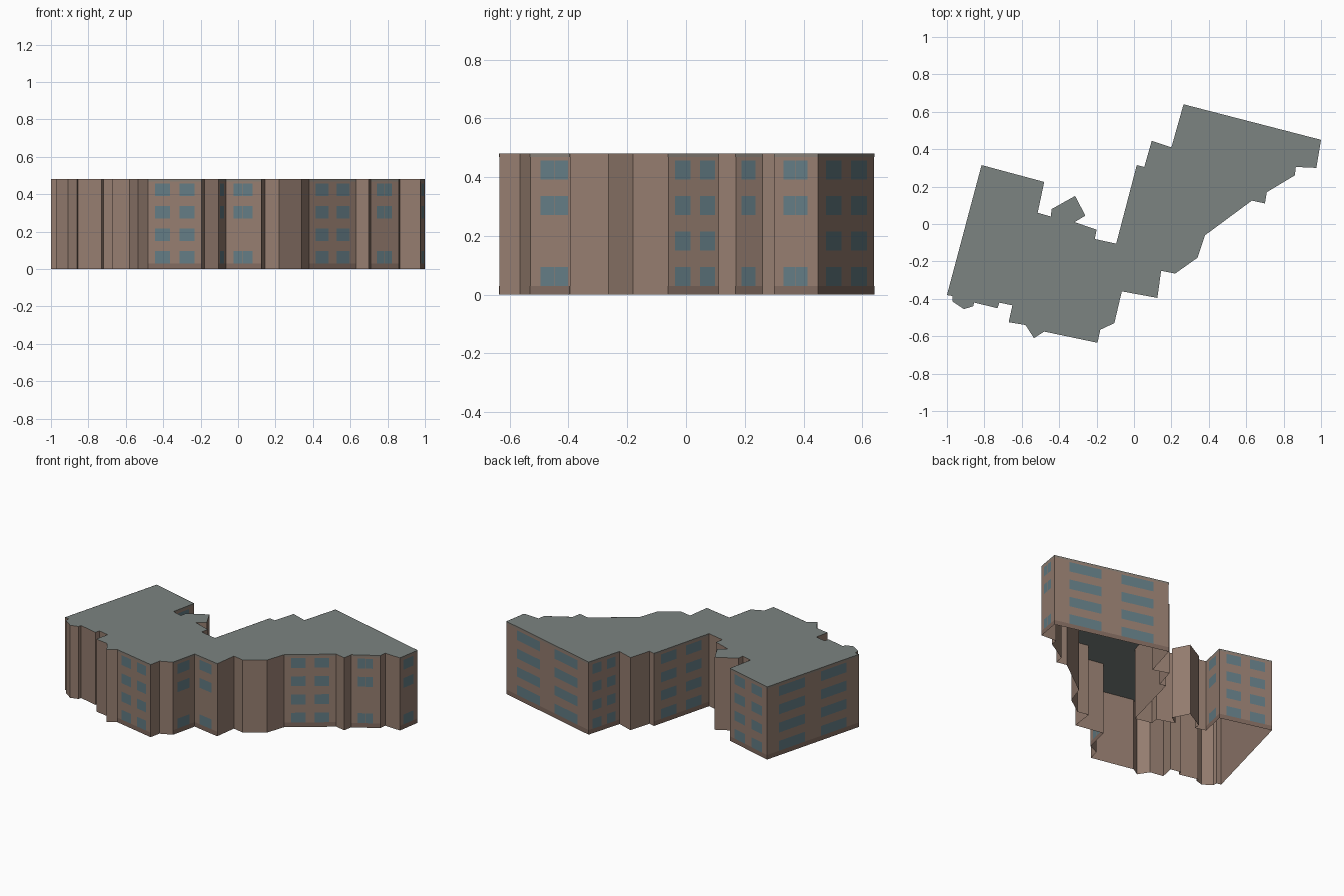
import bpy
from mathutils import Vector

if "Cube" in bpy.data.objects:
    bpy.data.objects.remove(bpy.data.objects["Cube"])

H = 0.48

# Building outline, clockwise from the back-left corner
OUTLINE = [
    (-.815, .315), (-.48, .225), (-.515, .06), (-.445, .04), (-.44, .08),
    (-.315, .15), (-.26, .045), (-.318, .01), (-.20, -.03), (-.21, -.08),
    (-.095, -.105), (.015, .315), (.055, .305), (.095, .445), (.20, .41),
    (.265, .64), (1, .45), (.975, .30), (.865, .305), (.86, .26),
    (.71, .17), (.70, .11), (.63, .125), (.38, -.06), (.34, -.18),
    (.22, -.265), (.145, -.25), (.125, -.395), (-.065, -.36), (-.105, -.53),
    (-.18, -.565), (-.195, -.635), (-.48, -.575), (-.535, -.61), (-.58, -.54),
    (-.67, -.525), (-.65, -.435), (-.72, -.42), (-.73, -.45), (-.855, -.42),
    (-.86, -.44), (-.91, -.455), (-.97, -.415), (-.97, -.385), (-1, -.38)]
ring = OUTLINE[::-1]          # counter-clockwise
n = len(ring)


def material(name, rgb):
    m = bpy.data.materials.new(name)
    m.diffuse_color = (*rgb, 1)
    m.use_nodes = True
    m.node_tree.nodes["Principled BSDF"].inputs["Base Color"].default_value = m.diffuse_color
    return m


def make(name, verts, faces, mat):
    me = bpy.data.meshes.new(name)
    me.from_pydata(verts, [], faces)
    me.materials.append(mat)
    ob = bpy.data.objects.new(name, me)
    bpy.context.collection.objects.link(ob)
    return ob


brick = material("brick", (.30, .205, .16))
slate = material("slate", (.20, .23, .22))
glass = material("glass", (.125, .20, .23))
plinth = material("plinth", (.22, .145, .115))
trim = material("trim", (.24, .21, .18))

# Flat roof and the open-bottomed wall shell
make("roof", [(x, y, H) for x, y in ring], [tuple(range(n))], slate)
make("walls", [(x, y, z) for z in (0, H) for x, y in ring],
     [(i, (i + 1) % n, (i + 1) % n + n, i + n) for i in range(n)], brick)

# Thin facade panels collected per part
panels = {"windows": [], "plinth_band": [], "eaves_band": []}


def panel(part, a, b, u0, u1, z0, z1):
    d = b - a
    out = Vector((d.y, -d.x)).normalized() * .001
    p, q = a + d * u0 + out, a + d * u1 + out
    panels[part] += [(*p, z0), (*q, z0), (*q, z1), (*p, z1)]


for i in range(n):
    a, b = Vector(ring[i]), Vector(ring[(i + 1) % n])
    length = (b - a).length
    if length < .149:
        continue
    panel("plinth_band", a, b, 0, 1, 0, .03)
    panel("eaves_band", a, b, 0, 1, .468, H)
    if length > .2:           # wide walls: two windows on four floors
        spans, floors = [(.13, .41), (.585, .865)], (0, 1, 2, 3)
    else:                     # narrow walls: one split window on three floors
        spans, floors = [(.21, .475), (.49, .755)], (0, 2, 3)
    for k in floors:
        for u0, u1 in spans:
            z = .03 + .1205 * k
            panel("windows", a, b, u0, u1, z, z + .065)

for part, mat in (("windows", glass), ("plinth_band", plinth), ("eaves_band", trim)):
    v = panels[part]
    make(part, v, [(j, j + 1, j + 2, j + 3) for j in range(0, len(v), 4)], mat)
